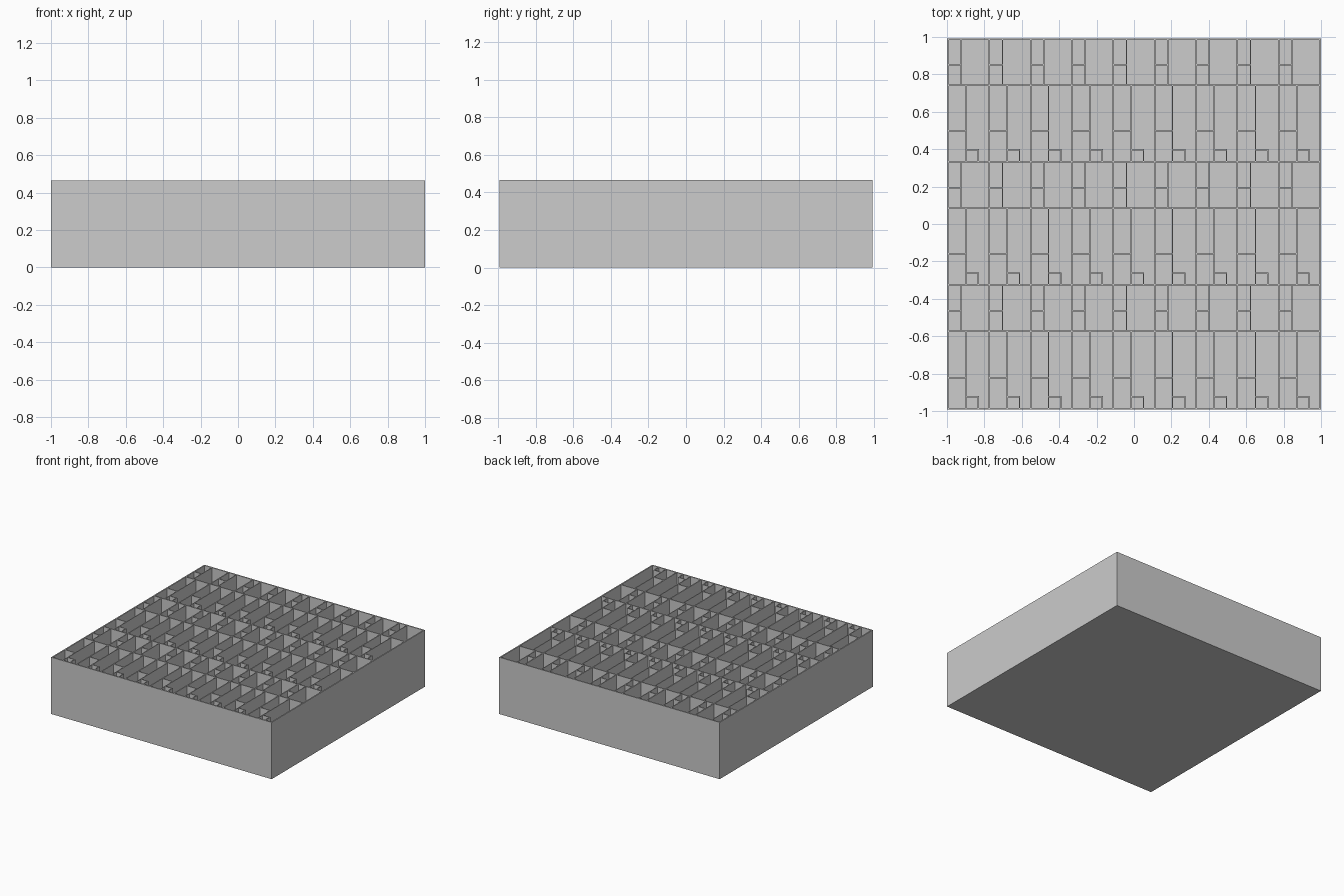
import bpy, bmesh
from mathutils import Matrix, Vector

cube = bpy.data.objects.get("Cube")
if cube:
    bpy.data.objects.remove(cube, do_unlink=True)

WIDTH, DEPTH, HEIGHT = 2.0, 1.985, 0.465
RIM, WALL, THIN, FLOOR = 0.01, 0.008, 0.006, 0.01
COLUMNS, ROWS = 9, 3
PITCH_X = (WIDTH - RIM) / COLUMNS
PITCH_Y = 0.658
LEFT = -WIDTH / 2 + RIM / 2
BACK = DEPTH / 2 - RIM / 2

grey = bpy.data.materials.new("light grey")
grey.use_nodes = True
colour = (0.604, 0.604, 0.604, 1)
grey.diffuse_color = colour
grey.node_tree.nodes["Principled BSDF"].inputs["Base Color"].default_value = colour


def add_box(bm, x0, x1, y0, y1, z0, z1):
    centre = Vector((x0 + x1, y0 + y1, z0 + z1)) / 2
    size = (x1 - x0, y1 - y0, z1 - z0, 1)
    return bmesh.ops.create_cube(bm, size=1, matrix=Matrix.Translation(centre) @ Matrix.Diagonal(size))


def finish(bm, name):
    mesh = bpy.data.meshes.new(name)
    bm.to_mesh(mesh)
    bm.free()
    mesh.materials.append(grey)
    bpy.context.collection.objects.link(bpy.data.objects.new(name, mesh))


def wall_along_x(bm, x0, x1, y, t):
    add_box(bm, x0, x1, y - t / 2, y + t / 2, FLOOR, HEIGHT)


def wall_along_y(bm, x, y0, y1, t):
    add_box(bm, x - t / 2, x + t / 2, y0, y1, FLOOR, HEIGHT)


# Outer tray: a block with its top inset and pushed down to the floor
tray = bmesh.new()
add_box(tray, -WIDTH / 2, WIDTH / 2, -DEPTH / 2, DEPTH / 2, 0, HEIGHT)
tray.faces.ensure_lookup_table()
top = max(tray.faces, key=lambda f: f.calc_center_median().z)
bmesh.ops.inset_region(tray, faces=[top], thickness=RIM, use_even_offset=True)
pushed = bmesh.ops.extrude_face_region(tray, geom=[top])
bmesh.ops.delete(tray, geom=[top], context='FACES_ONLY')
verts = [v for v in pushed["geom"] if isinstance(v, bmesh.types.BMVert)]
bmesh.ops.translate(tray, verts=verts, vec=(0, 0, FLOOR - HEIGHT))
bmesh.ops.recalc_face_normals(tray, faces=tray.faces)
finish(tray, "outer_tray")

# Column dividers run the full depth
columns = bmesh.new()
for c in range(1, COLUMNS):
    wall_along_y(columns, LEFT + c * PITCH_X, -BACK, BACK, WALL)
finish(columns, "column_dividers")

# Row dividers separate the short and long rows
rows = bmesh.new()
short_cells, long_cells, corner_cells = bmesh.new(), bmesh.new(), bmesh.new()
for r in range(ROWS):
    y_short = 0.742 - r * PITCH_Y
    y_long = 0.333 - r * PITCH_Y
    y_back = BACK if r == 0 else y_short + 0.249
    wall_along_x(rows, LEFT, -LEFT, y_short, WALL)
    if r < ROWS - 1:
        wall_along_x(rows, LEFT, -LEFT, y_long, WALL)
    else:
        y_long = -BACK

    for c in range(COLUMNS):
        x = LEFT + c * PITCH_X
        # Short row: narrow strip split in two
        wall_along_y(short_cells, x + 0.07, y_short, y_back, THIN)
        wall_along_x(short_cells, x, x + 0.07, y_short + 0.109, WALL)
        # Long row: wider strip split in two
        wall_along_y(long_cells, x + 0.096, y_long, y_short, THIN)
        wall_along_x(long_cells, x, x + 0.096, y_long + 0.165, WALL)
        # Small square cell in the corner
        wall_along_x(corner_cells, x + 0.096, x + 0.162 + THIN / 2, y_long + 0.064, THIN)
        wall_along_y(corner_cells, x + 0.162, y_long, y_long + 0.064, THIN)

finish(rows, "row_dividers")
finish(short_cells, "short_cell_walls")
finish(long_cells, "long_cell_walls")
finish(corner_cells, "corner_cell_walls")
